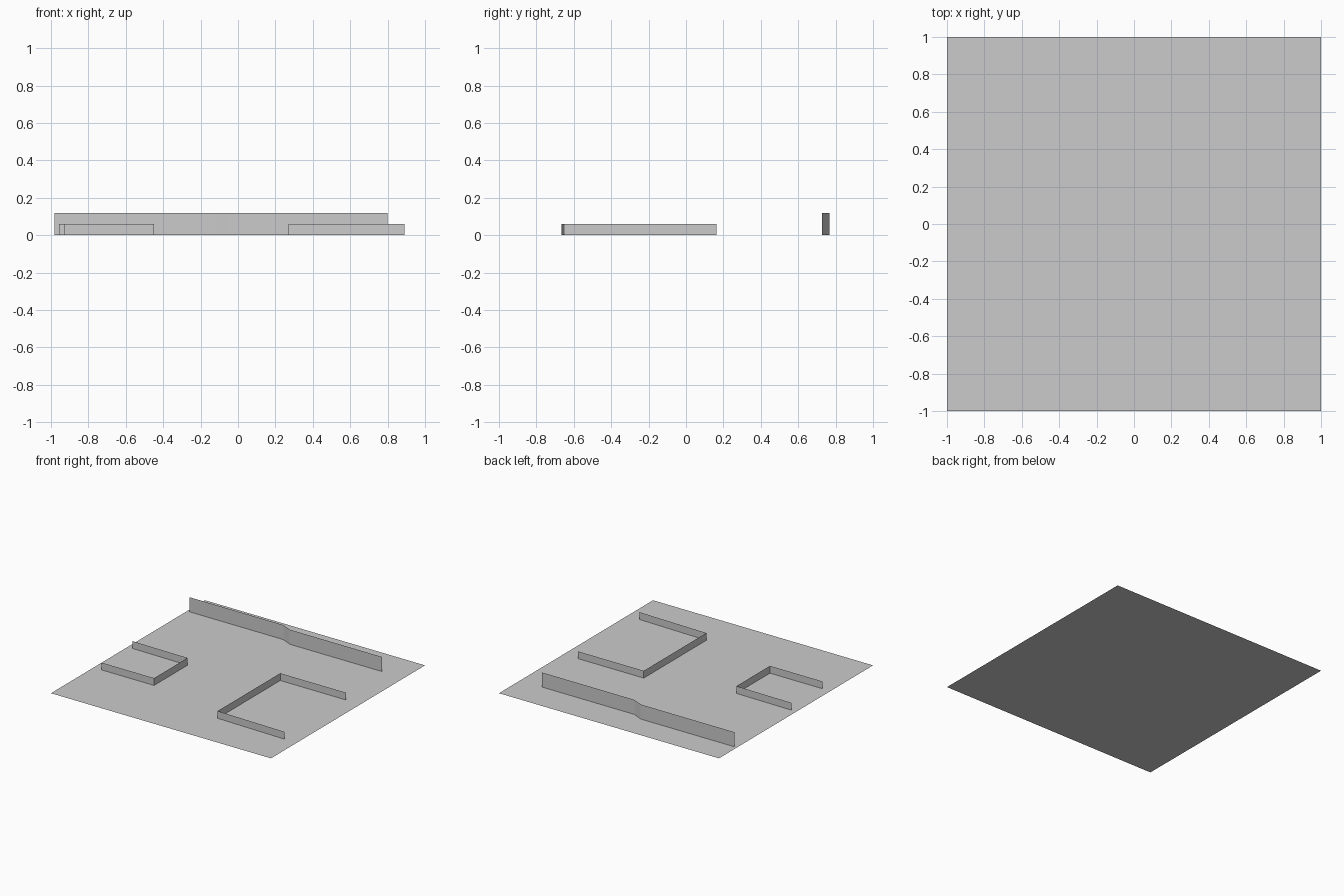
import bpy
import bmesh

default_cube = bpy.data.objects.get("Cube")
if default_cube:
    bpy.data.objects.remove(default_cube, do_unlink=True)

# One plain grey for everything
GREY = (0.6, 0.6, 0.6, 1.0)
grey = bpy.data.materials.new("light_grey")
grey.use_nodes = True
grey.diffuse_color = GREY
grey.node_tree.nodes["Principled BSDF"].inputs["Base Color"].default_value = GREY


def finish(name, bm):
    """Turn a bmesh into a named grey object."""
    mesh = bpy.data.meshes.new(name)
    bm.to_mesh(mesh)
    bm.free()
    mesh.materials.append(grey)
    obj = bpy.data.objects.new(name, mesh)
    bpy.context.collection.objects.link(obj)
    return obj


def sheet_wall(name, path, height):
    """Raise a thin upright sheet along a plan path."""
    bm = bmesh.new()
    base = [bm.verts.new((x, y, 0)) for x, y in path]
    top = [bm.verts.new((x, y, height)) for x, y in path]
    for i in range(len(path) - 1):
        bm.faces.new((base[i], base[i + 1], top[i + 1], top[i]))
    return finish(name, bm)


# Ground sheet
bm = bmesh.new()
bmesh.ops.create_grid(bm, x_segments=1, y_segments=1, size=1)
finish("ground", bm)

# Tall back wall with a small jog in the middle
sheet_wall("back_wall",
           [(-0.98, 0.767), (-0.125, 0.767), (-0.04, 0.727), (0.80, 0.727)], 0.12)

# Low three-sided walls, each open towards its outer side
sheet_wall("small_low_wall",
           [(-0.93, -0.447), (-0.45, -0.447), (-0.45, -0.012), (-0.957, -0.005)], 0.06)
sheet_wall("large_low_wall",
           [(0.89, -0.665), (0.27, -0.65), (0.27, 0.163), (0.868, 0.163)][::-1], 0.06)
